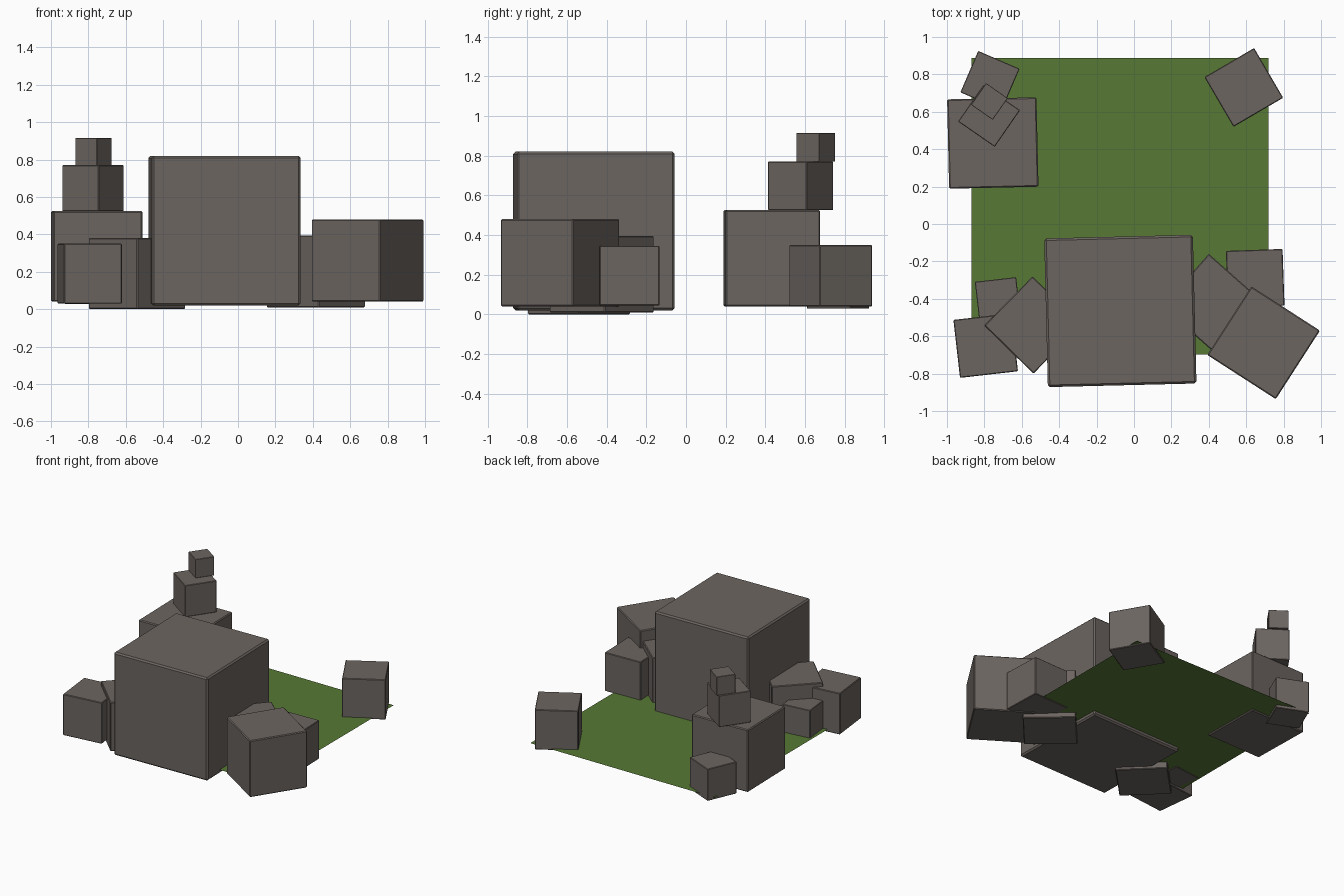
import bpy
import bmesh
import math

if "Cube" in bpy.data.objects:
    bpy.data.objects.remove(bpy.data.objects["Cube"])


def material(name, rgb):
    m = bpy.data.materials.new(name)
    m.diffuse_color = (*rgb, 1.0)
    m.use_nodes = True
    m.node_tree.nodes["Principled BSDF"].inputs["Base Color"].default_value = m.diffuse_color
    return m


stone = material("grey_stone", (0.150, 0.130, 0.118))
grass = material("grass_green", (0.095, 0.190, 0.036))


def add_mesh(name, bm, mat, loc, angle=0.0):
    me = bpy.data.meshes.new(name)
    bm.to_mesh(me)
    bm.free()
    me.materials.append(mat)
    ob = bpy.data.objects.new(name, me)
    ob.location = loc
    ob.rotation_euler.z = math.radians(angle)
    bpy.context.collection.objects.link(ob)
    return ob


def block(name, x, y, size, z0, z1, angle):
    """Stone block with narrow chamfered edges, turned about z."""
    bm = bmesh.new()
    bmesh.ops.create_cube(bm, size=1.0)
    bmesh.ops.scale(bm, vec=(size, size, z1 - z0), verts=bm.verts)
    ob = add_mesh(name, bm, stone, (x, y, (z0 + z1) / 2), angle)
    bev = ob.modifiers.new("chamfer", 'BEVEL')
    bev.width = size * 0.014
    bev.segments = 1


# grass sheet, slightly above the block bottoms
bm = bmesh.new()
bmesh.ops.create_grid(bm, x_segments=1, y_segments=1, size=0.793)
add_mesh("grass_patch", bm, grass, (-0.075, 0.095, 0.05))

# name, x, y, size, bottom, top, turn in degrees
blocks = [
    ("main_boulder", -0.073, -0.465, 0.795, 0.02, 0.82, 1.4),
    # stacked tower at back left
    ("tower_base", -0.755, 0.433, 0.478, 0.04, 0.525, 1.3),
    ("tower_middle", -0.775, 0.578, 0.238, 0.525, 0.77, -34.7),
    ("tower_top", -0.773, 0.655, 0.141, 0.77, 0.915, -35.0),
    # single stones at the back
    ("back_left_stone", -0.77, 0.767, 0.241, 0.028, 0.275, -23.3),
    ("back_right_stone", 0.587, 0.73, 0.308, 0.04, 0.35, 30.3),
    # cluster on the right
    ("right_front_stone", 0.693, -0.635, 0.436, 0.04, 0.48, -32.8),
    ("right_middle_stone", 0.416, -0.425, 0.376, 0.01, 0.395, -41.5),
    ("right_rear_stone", 0.648, -0.29, 0.303, 0.045, 0.345, 2.0),
    # cluster on the left
    ("left_middle_stone", -0.54, -0.54, 0.368, 0.0, 0.38, 45.5),
    ("left_front_stone", -0.793, -0.65, 0.312, 0.03, 0.35, 6.5),
    ("left_rear_stone", -0.728, -0.407, 0.222, 0.045, 0.265, 6.5),
]
for b in blocks:
    block(*b)
